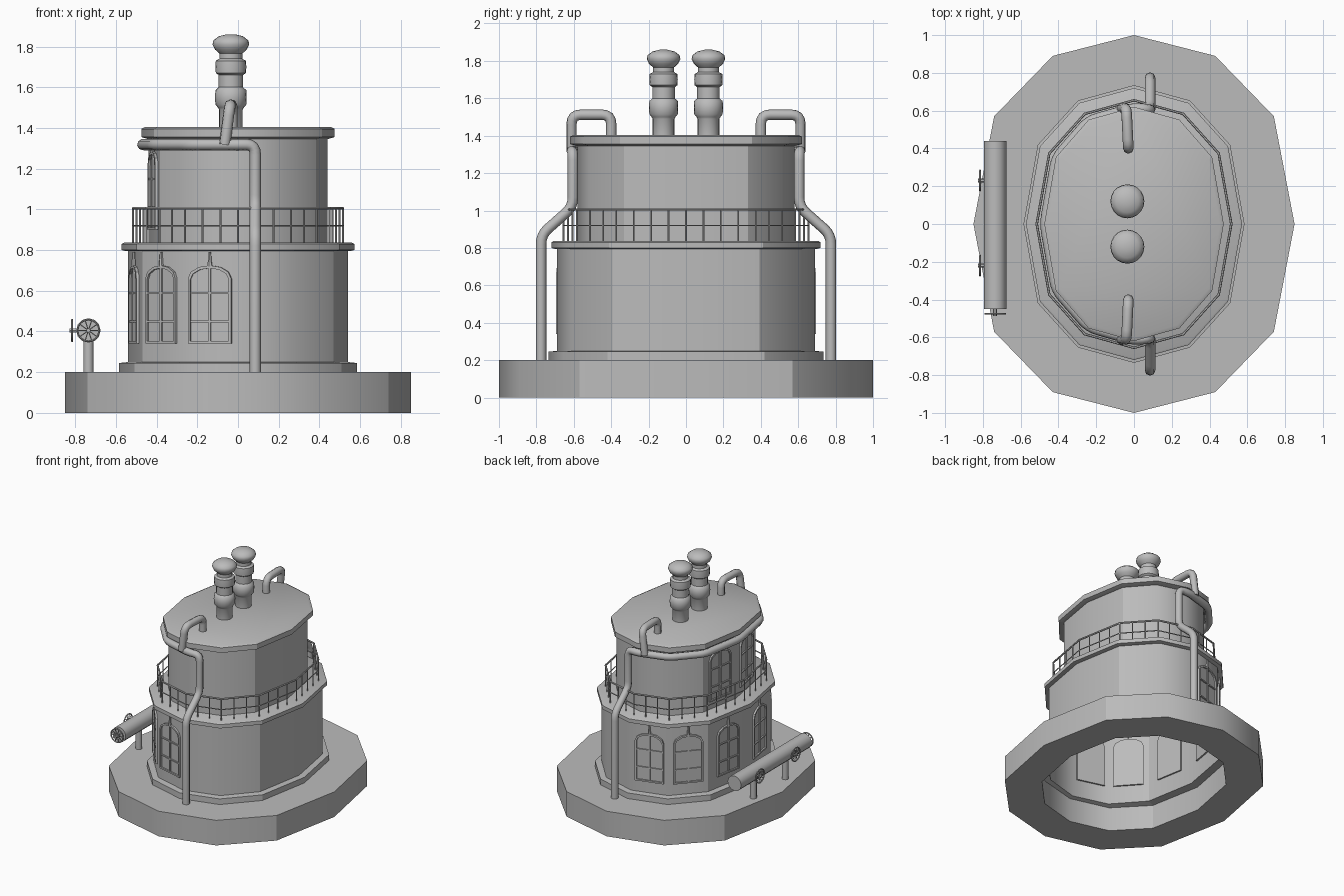
import bpy, bmesh, math
from mathutils import Vector, Matrix

cube = bpy.data.objects.get("Cube")
if cube:
    bpy.data.objects.remove(cube, do_unlink=True)

grey = bpy.data.materials.new("plain_grey")
grey.use_nodes = True
grey.diffuse_color = (0.5, 0.5, 0.5, 1)
grey.node_tree.nodes["Principled BSDF"].inputs["Base Color"].default_value = (0.5, 0.5, 0.5, 1)

# Twelve-sided oval shared by every tier, built from one quarter
QUARTER = [(1, 0), (0.871, 0.57), (0.506, 0.89)]
OVAL = QUARTER + [(0, 1)] + [(-x, y) for x, y in QUARTER[:0:-1]]
OVAL += [(-x, -y) for x, y in OVAL]
ROUND = [(math.cos(i * math.tau / 20), math.sin(i * math.tau / 20)) for i in range(20)]


def finish(name, bm, angle=45):
    """Turn a bmesh into a smooth-shaded grey object with sharp edges."""
    bmesh.ops.recalc_face_normals(bm, faces=bm.faces)
    mesh = bpy.data.meshes.new(name)
    bm.to_mesh(mesh)
    bm.free()
    mesh.materials.append(grey)
    mesh.shade_smooth()
    mesh.set_sharp_from_angle(angle=math.radians(angle))
    obj = bpy.data.objects.new(name, mesh)
    bpy.context.collection.objects.link(obj)
    return obj


def loft(name, rings, outline=OVAL, center=(0, 0), caps=True, loop=False):
    """Skin an outline through rings of (x radius, y radius, height)."""
    bm = bmesh.new()
    rows = [[bm.verts.new((center[0] + rx * x, center[1] + ry * y, z)) for x, y in outline]
            for rx, ry, z in rings]
    n = len(outline)
    pairs = list(zip(rows, rows[1:])) + ([(rows[-1], rows[0])] if loop else [])
    for a, b in pairs:
        for i in range(n):
            j = (i + 1) % n
            bm.faces.new((a[i], a[j], b[j], b[i]))
    if caps:
        bm.faces.new(rows[0])
        bm.faces.new(rows[-1])
    obj = finish(name, bm)
    if outline is OVAL:  # crease the four broad-side corners
        for e in obj.data.edges:
            if all(v % 12 in (1, 5, 7, 11) for v in e.vertices):
                e.use_edge_sharp = True
    return obj


def soften(points, d):
    """Replace each inner corner with a small rounded bend."""
    pts = [Vector(p) for p in points]
    out = [pts[0]]
    for a, b, c in zip(pts, pts[1:], pts[2:]):
        p = b + (a - b).normalized() * min(d, (a - b).length / 2)
        q = b + (c - b).normalized() * min(d, (c - b).length / 2)
        for i in range(5):
            t = i / 4
            out.append(p * (1 - t) ** 2 + b * 2 * t * (1 - t) + q * t * t)
    return out + [pts[-1]]


def tube(name, paths, radius, closed=False, detail=2):
    """Round pipes along one or more point lists."""
    cu = bpy.data.curves.new(name, "CURVE")
    cu.dimensions = "3D"
    cu.bevel_depth = radius
    cu.bevel_resolution = detail
    cu.use_fill_caps = True
    for path in paths:
        sp = cu.splines.new("POLY")
        sp.points.add(len(path) - 1)
        for pt, co in zip(sp.points, path):
            pt.co = (*co, 1)
        sp.use_cyclic_u = closed
    tmp = bpy.data.objects.new(name + "_path", cu)
    mesh = bpy.data.meshes.new_from_object(tmp)
    bpy.data.objects.remove(tmp)
    bm = bmesh.new()
    bm.from_mesh(mesh)
    bpy.data.meshes.remove(mesh)
    return finish(name, bm, 50)


def oval(rx, ry, z):
    return [Vector((rx * x, ry * y, z)) for x, y in OVAL]


# Hollow plinth and tower tiers
loft("plinth", [(0.6, 0.72, 0), (0.85, 1, 0), (0.85, 1, 0.2), (0.54, 0.69, 0.2), (0.6, 0.72, 0.19)],
     caps=False, loop=True)
loft("foot_flange", [(0.585, 0.735, 0.2), (0.585, 0.735, 0.245), (0.54, 0.69, 0.25)], caps=False)
loft("lower_wall", [(0.54, 0.69, 0.2), (0.54, 0.69, 0.8)], caps=False)
loft("balcony_floor", [(0.55, 0.7, 0.795), (0.572, 0.72, 0.8), (0.572, 0.72, 0.83), (0.56, 0.71, 0.836)])
loft("upper_wall", [(0.44, 0.58, 0.83), (0.44, 0.58, 1.35)], caps=False)
loft("roof", [(0.44, 0.58, 1.345), (0.475, 0.62, 1.355), (0.475, 0.62, 1.395), (0.455, 0.6, 1.405)])

# Balcony railing
for name, z, r in (("top_rail", 1.005, 0.007), ("middle_rail", 0.92, 0.004)):
    tube(name, [oval(0.515, 0.655, z)], r, closed=True, detail=1)
posts = []
corners = oval(0.515, 0.655, 0.83)
for a, b in zip(corners, corners[1:] + corners[:1]):
    count = round((b - a).length / 0.093)
    for i in range(count):
        p = a.lerp(b, i / count)
        posts.append([p, p + Vector((0, 0, 0.175))])
tube("railing_posts", posts, 0.005, detail=1)


# Arched windows
def arch(w, h, rise, low):
    pts = [(-w, low), (w, low)]
    return pts + [(w * math.cos(t * math.pi / 6), h + rise * math.sin(t * math.pi / 6)) for t in range(7)]


def window(name, rx, ry, side, z):
    a, b = oval(rx, ry, z)[side], oval(rx, ry, z)[(side + 1) % 12]
    along = (b - a).normalized()
    out = along.cross(Vector((0, 0, 1)))
    place = Matrix((along, Vector((0, 0, 1)), out)).transposed().to_4x4()
    place.translation = (a + b) / 2
    bm = bmesh.new()
    # frame
    outer, inner = arch(0.11, 0.32, 0.065, 0), arch(0.098, 0.315, 0.056, 0.012)
    loops = [[bm.verts.new((x, y, d)) for x, y in shape]
             for shape, d in ((outer, -0.012), (outer, 0.014), (inner, 0.014), (inner, 0.003))]
    n = len(outer)
    for p, q in zip(loops, loops[1:]):
        for i in range(n):
            bm.faces.new((p[i], p[(i + 1) % n], q[(i + 1) % n], q[i]))
    # pane and inner backing
    bm.faces.new(loops[0])
    bm.faces.new(loops[-1])

    def bar(x, y, sx, sy):
        m = Matrix.Translation((x, y, 0.006)) @ Matrix.Diagonal((sx, sy, 0.012, 1))
        bmesh.ops.create_cube(bm, size=1, matrix=m)

    # glazing bars
    bar(0, 0.19, 0.012, 0.37)
    bar(0, 0.11, 0.2, 0.01)
    bar(0, 0.25, 0.2, 0.01)
    # finial above the arch
    tip = Matrix.Translation((0, 0.415, 0.008))
    bmesh.ops.create_cone(bm, cap_ends=True, segments=6, radius1=0.012, radius2=0.006, depth=0.07,
                          matrix=tip @ Matrix.Rotation(-math.pi / 2, 4, "X"))
    bmesh.ops.transform(bm, matrix=place, verts=bm.verts)
    finish(name, bm, 30)


for side in range(3, 9):
    window(f"lower_window_{side - 2}", 0.54, 0.69, side, 0.34)
for side in (5, 6):
    window(f"upper_window_{side - 4}", 0.44, 0.58, side, 0.9)

# Twin chimneys
stack = [(0.058, 1.39), (0.058, 1.49), (0.064, 1.5), (0.076, 1.515), (0.078, 1.55), (0.076, 1.585),
         (0.06, 1.6), (0.06, 1.66), (0.074, 1.67), (0.076, 1.7), (0.074, 1.73), (0.056, 1.74),
         (0.056, 1.765), (0.078, 1.785), (0.09, 1.81), (0.086, 1.83), (0.06, 1.85), (0.02, 1.86)]
for name, y in (("front_chimney", -0.12), ("back_chimney", 0.12)):
    loft(name, [(r, r, z) for r, z in stack], ROUND, (-0.035, y))

# Drain pipe: up the front, round the right-hand eave, down the back
drop = [(0.085, -0.775, 0.19), (0.085, -0.775, 0.87), (0.085, -0.605, 1.02), (0.085, -0.605, 1.318)]
eave = oval(0.472, 0.615, 1.318)[3:10][::-1]
tube("drain_pipe", [soften(drop + eave + [(x, -y, z) for x, y, z in drop[::-1]], 0.05)], 0.028)

# Hooked pipes on the roof
for name, s in (("front_roof_pipe", -1), ("back_roof_pipe", 1)):
    hook = [(-0.03, 0.4 * s, 1.39), (-0.03, 0.4 * s, 1.512), (-0.04, 0.612 * s, 1.512), (-0.065, 0.612 * s, 1.318)]
    tube(name, [soften(hook, 0.05)], 0.028)

# Side tank on two posts
PX, PZ = -0.735, 0.405
tube("side_tank", [[(PX, y, PZ) for y in (-0.45, -0.44, 0.43, 0.44)]], 0.06, detail=4)
tube("tank_posts", [[(PX, y, 0.19), (PX, y, PZ)] for y in (-0.2, 0.2)], 0.025)


# Spoked valve wheels
def wheel(name, center, axis):
    c, axis = Vector(center), Vector(axis)
    side, up = axis.cross(Vector((0, 0, 1))), Vector((0, 0, 1))

    def rim(t):
        return c + 0.053 * (side * math.cos(t) + up * math.sin(t))

    tube(name + "_rim", [[rim(i * math.tau / 16) for i in range(16)]], 0.005, closed=True, detail=1)
    tube(name + "_spokes", [[rim(i * math.pi / 5), rim(i * math.pi / 5 + math.pi)] for i in range(5)],
         0.003, detail=1)
    tube(name + "_stem", [[c - axis * 0.035, c + axis * 0.012]], 0.011, detail=1)


wheel("end_wheel", (PX, -0.475, PZ), (0, -1, 0))
wheel("front_side_wheel", (-0.815, -0.22, PZ), (-1, 0, 0))
wheel("back_side_wheel", (-0.815, 0.23, PZ), (-1, 0, 0))
